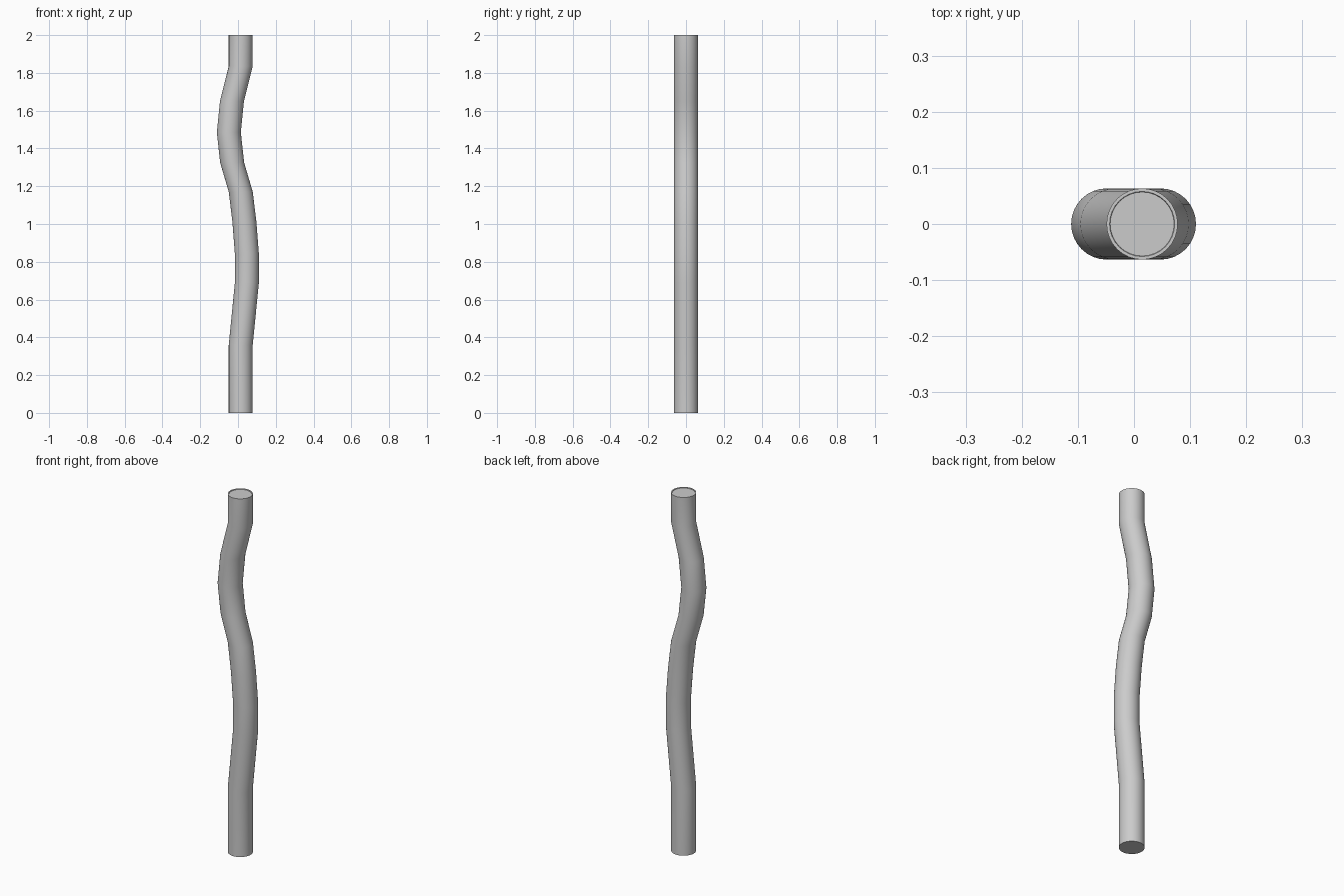
import bpy, bmesh, math

if "Cube" in bpy.data.objects:
    bpy.data.objects.remove(bpy.data.objects["Cube"])

SIDES, RADIUS = 32, 0.0635
# centre line of the bent pole: (x offset, height), level rings swept upwards
PATH = [(0.0145, 0), (0.0145, 0.36), (0.047, 0.69), (0.047, 0.84), (0.034, 1.01),
        (0.0145, 1.17), (-0.031, 1.325), (-0.0485, 1.485), (-0.032, 1.65),
        (0.0145, 1.835), (0.0145, 2.0)]


def ring(bm, x, z, r):
    return [bm.verts.new((x + r * math.cos(2 * math.pi * i / SIDES),
                          r * math.sin(2 * math.pi * i / SIDES), z)) for i in range(SIDES)]


bm = bmesh.new()
rings = [ring(bm, x, z, RADIUS) for x, z in PATH]
# shallow recessed end face inside a thin rim
rings += [ring(bm, 0.0145, 2.0, 0.058), ring(bm, 0.0145, 1.997, 0.057)]

# walls and rim
for a, b in zip(rings, rings[1:]):
    for i in range(SIDES):
        j = (i + 1) % SIDES
        bm.faces.new((a[i], a[j], b[j], b[i]))
# end caps
bm.faces.new(rings[0][::-1])
bm.faces.new(rings[-1])

mesh = bpy.data.meshes.new("bent_pole")
bm.to_mesh(mesh)
bm.free()
pole = bpy.data.objects.new("bent_pole", mesh)
bpy.context.collection.objects.link(pole)
bpy.context.view_layer.objects.active = pole
pole.select_set(True)
bpy.ops.object.shade_smooth_by_angle(angle=math.radians(35))
